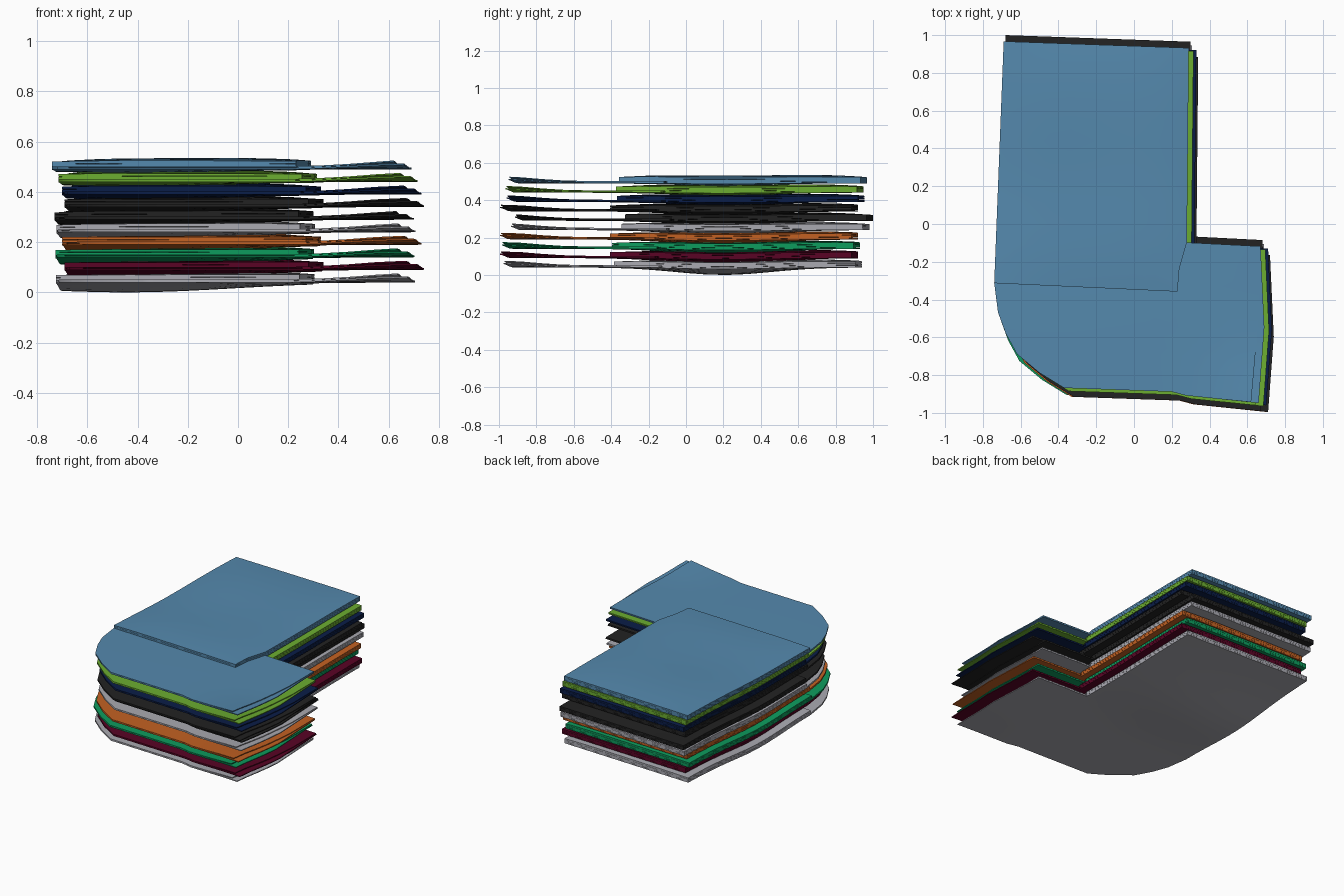
import bpy, bmesh, math
from mathutils import Vector

cube = bpy.data.objects.get("Cube")
if cube:
    bpy.data.objects.remove(cube, do_unlink=True)


def material(name, rgb):
    mat = bpy.data.materials.new(name)
    mat.use_nodes = True
    mat.diffuse_color = (*rgb, 1)
    mat.node_tree.nodes["Principled BSDF"].inputs["Base Color"].default_value = (*rgb, 1)
    return mat


BLUE = material("denim blue", (0.09, 0.25, 0.42))
LIME = material("lime green", (0.15, 0.42, 0.03))
NAVY = material("navy", (0.003, 0.012, 0.065))
BLACK = material("black", (0.016, 0.016, 0.016))
GREY = material("light grey", (0.40, 0.40, 0.44))
ORANGE = material("orange", (0.55, 0.12, 0.016))
EMERALD = material("emerald", (0.004, 0.33, 0.11))
MAROON = material("maroon", (0.10, 0.001, 0.018))

# Outline pieces of one folded shirt
BACK_L, MID_L = (-0.665, 0.955), (-0.715, -0.325)
ARMPIT, BACK_R = (0.305, -0.11), (0.315, 0.92)
SHOULDER = [(-0.695, -0.48), (-0.655, -0.59), (-0.595, -0.70), (-0.475, -0.80),
            (-0.345, -0.88), (0.225, -0.90), (0.30, -0.92)]
CUFF_BACK = [(0.685, -0.96), (0.715, -0.56), (0.695, -0.13)]
CUFF_FRONT = [(0.645, -0.955), (0.694, -0.40), (0.694, -0.13)]

BODY = [BACK_L, MID_L, ARMPIT, BACK_R]
BACK_PANEL = [BODY, [MID_L, *SHOULDER, *CUFF_BACK, ARMPIT]]
FRONT_PANEL = [BODY, [MID_L, *SHOULDER, *CUFF_FRONT, ARMPIT]]
FOLD = [[BACK_L, MID_L, (0.255, -0.37), (0.265, -0.25), ARMPIT, BACK_R]]


def bell(v, centre, width):
    return math.exp(-((v - centre) / width) ** 2)


def plateau(v, centre, width):
    return max(0.0, 1 - ((v - centre) / width) ** 4)


# Underside of each shirt: sags in the middle and curls up at the sleeve corner
def base(x, y, k):
    sag = bell(y, 0.2, 0.36) * bell(x, -0.45, 0.6)
    curl = bell(y, -0.98, 0.22) * min(1, max(0, (x - 0.25) / 0.37))
    return 0.04 - 0.04 * sag + k * (0.05 + 0.003 * sag) + 0.018 * curl


# Full thickness where the cloth is folded over
def puff(x, y):
    return 0.032 + 0.016 * plateau(y, 0.3, 0.68) * plateau(x, -0.2, 0.52)


# Extra opening between the two sleeve panels
def flare(x, y):
    return 0.006 * bell(x, 0.64, 0.15) * bell(y, -0.95, 0.25)


def sheet(name, polygons, low, high, k, shift, mat):
    bm = bmesh.new()
    verts = {}
    for poly in polygons:
        for p in poly:
            if p not in verts:
                verts[p] = bm.verts.new((p[0] + shift[0], p[1] + shift[1], 0))
        bm.faces.new([verts[p] for p in poly])
    # Cut into a grid so the cloth can bend
    for axis, n in ((0, 7), (1, 9)):
        for i in range(-n, n + 1):
            co, no = Vector(), Vector()
            co[axis], no[axis] = i * 0.11, 1
            bmesh.ops.bisect_plane(bm, geom=bm.verts[:] + bm.edges[:] + bm.faces[:],
                                   dist=0.001, plane_co=co, plane_no=no)
    under = bm.verts[:]
    ret = bmesh.ops.extrude_face_region(bm, geom=bm.faces[:], use_keep_orig=True)
    over = [g for g in ret["geom"] if isinstance(g, bmesh.types.BMVert)]
    for group, level in ((under, low), (over, high)):
        for v in group:
            x, y = v.co.x, v.co.y
            v.co.z = base(x, y, k) + level(x, y)
    bmesh.ops.recalc_face_normals(bm, faces=bm.faces[:])
    mesh = bpy.data.meshes.new(name)
    bm.to_mesh(mesh)
    bm.free()
    mesh.materials.append(mat)
    obj = bpy.data.objects.new(name, mesh)
    bpy.context.collection.objects.link(obj)
    bpy.ops.object.select_all(action="DESELECT")
    obj.select_set(True)
    bpy.context.view_layer.objects.active = obj
    bpy.ops.object.shade_smooth_by_angle(angle=math.radians(30))


def fold_level(f):
    return lambda x, y: 0.0125 + f * (puff(x, y) - 0.0125)


# Shirts from the bottom of the stack to the top: label, colour, sideways shift
SHIRTS = [
    ("bottom_grey", GREY, (-0.01, -0.015)),
    ("maroon", MAROON, (0.025, -0.035)),
    ("emerald", EMERALD, (-0.012, -0.025)),
    ("orange", ORANGE, (0.015, -0.035)),
    ("upper_grey", GREY, (-0.008, 0.025)),
    ("lower_black", BLACK, (-0.015, 0.045)),
    ("upper_black", BLACK, (0.025, -0.035)),
    ("navy", NAVY, (0.015, 0.0)),
    ("lime", LIME, (0.0, -0.005)),
    ("blue", BLUE, (-0.025, 0.012)),
]

for k, (label, mat, shift) in enumerate(SHIRTS):
    sheet(label + "_shirt_back_panel", BACK_PANEL,
          lambda x, y: 0, lambda x, y: 0.006, k, shift, mat)
    sheet(label + "_shirt_front_panel", FRONT_PANEL,
          lambda x, y: 0.0065 + flare(x, y), lambda x, y: 0.012 + flare(x, y), k, shift, mat)
    sheet(label + "_shirt_lower_fold", FOLD,
          fold_level(0), fold_level(0.48), k, shift, mat)
    sheet(label + "_shirt_upper_fold", FOLD,
          fold_level(0.52), fold_level(1), k, shift, mat)
